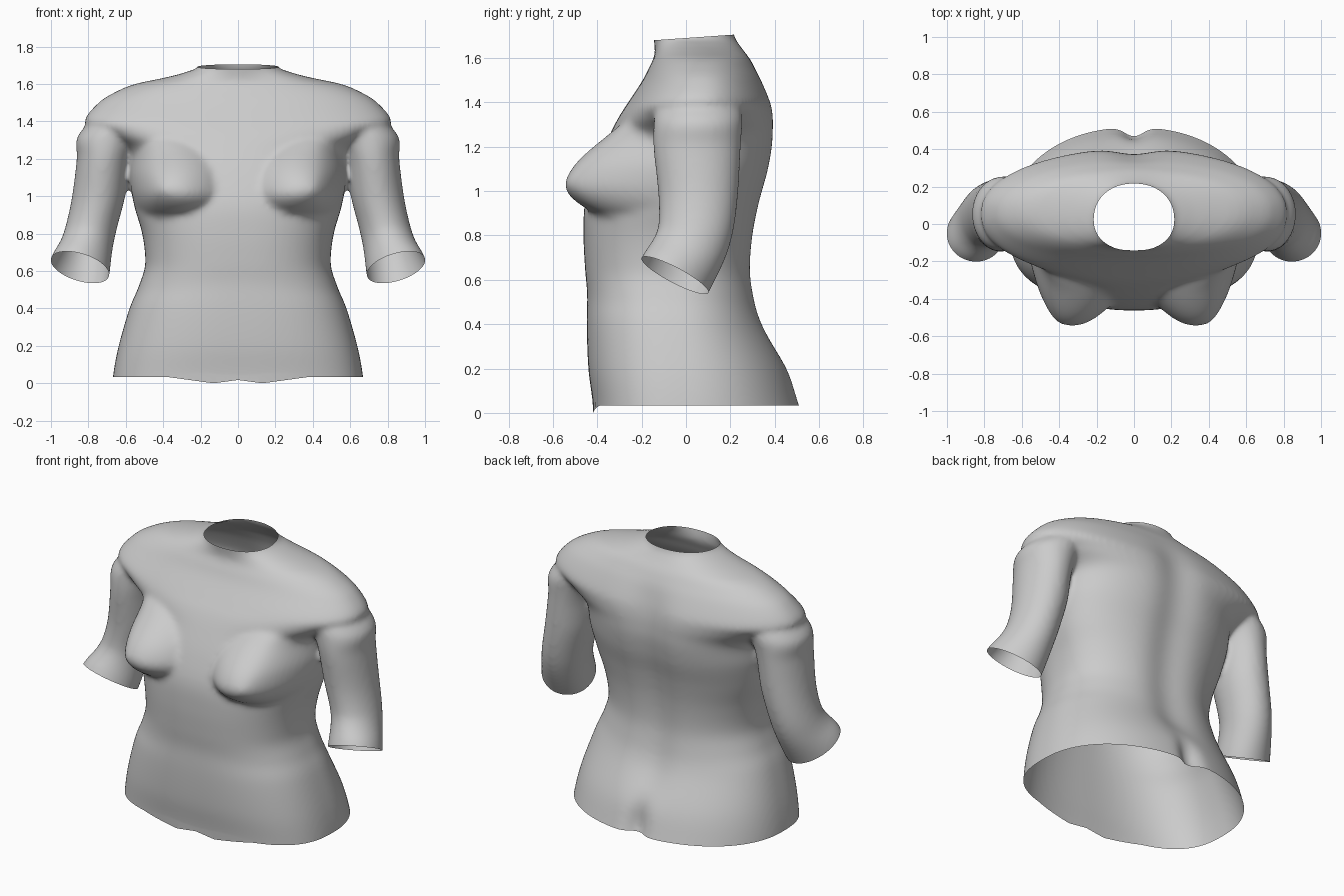
import bpy, bmesh, math
from mathutils import Vector

if "Cube" in bpy.data.objects:
    bpy.data.objects.remove(bpy.data.objects["Cube"])

# torso sections: z, half width, front y, back y, side y, front squareness
TORSO = [
    (-.10, .68, -.415, .56, .00, 2.8), (.04, .668, -.42, .515, .00, 2.8),
    (.20, .638, -.44, .46, -.01, 2.7), (.40, .58, -.447, .36, -.03, 2.6),
    (.52, .53, -.445, .325, -.04, 2.5), (.65, .495, -.455, .31, -.04, 2.5),
    (.80, .512, -.462, .32, -.02, 2.5), (.95, .555, -.455, .348, .00, 2.4),
    (1.10, .58, -.41, .388, .03, 2.4), (1.24, .59, -.35, .408, .06, 2.4),
    (1.33, .72, -.305, .405, .06, 2.5), (1.40, .82, -.26, .39, .06, 2.4),
    (1.50, .745, -.195, .345, .07, 2.3), (1.56, .65, -.165, .31, .07, 2.2),
    (1.60, .55, -.145, .285, .07, 2.1), (1.63, .41, -.14, .262, .06, 2.0),
    (1.66, .29, -.142, .24, .05, 2.0), (1.70, .205, -.147, .217, .04, 2.2),
    (1.80, .19, -.15, .20, .03, 2.2)]

# arm sections: centre x, y, z, radius x, radius y, slope along x, slope along y
ARM = [
    (.60, .06, 1.44, .15, .17, 0, 0), (.69, .055, 1.32, .168, .20, 0, 0),
    (.718, .05, 1.20, .144, .197, 0, 0), (.745, .055, 1.0, .142, .181, 0, 0),
    (.783, .045, .84, .137, .169, .05, -.1), (.81, .015, .74, .14, .16, .12, -.3),
    (.845, -.05, .62, .157, .152, .25, -.5), (.87, -.10, .52, .16, .152, .25, -.5)]


def resample(rows, steps):
    """Smooth curve through all columns of a section table."""
    out = []
    for i in range(len(rows) - 1):
        p = [rows[max(0, min(len(rows) - 1, i + k))] for k in (-1, 0, 1, 2)]
        for s in range(steps):
            t = s / steps
            row = []
            for a, b, c, d in zip(*p):
                # limited slopes avoid overshoot
                m0 = (c - a) / 2 if (b - a) * (c - b) > 0 else 0
                m1 = (d - b) / 2 if (c - b) * (d - c) > 0 else 0
                row.append((2*t**3 - 3*t*t + 1) * b + (t**3 - 2*t*t + t) * m0
                           + (3*t*t - 2*t**3) * c + (t**3 - t*t) * m1)
            out.append(row)
    return out + [list(rows[-1])]


def spow(v, e):
    return math.copysign(abs(v) ** e, v)


def loft(bm, rings):
    loops = [[bm.verts.new(p) for p in ring] for ring in rings]
    n = len(loops[0])
    for a, b in zip(loops, loops[1:]):
        for i in range(n):
            bm.faces.new((a[i], a[(i+1) % n], b[(i+1) % n], b[i]))
    bm.faces.new(loops[0])
    bm.faces.new(loops[-1])


def fade(v, lo, hi):
    t = max(0, min(1, (v - lo) / (hi - lo)))
    return t * t * (3 - 2 * t)


def torso_point(row, a):
    z, w, yf, yb, yc, nf = row
    c, s = math.cos(a), math.sin(a)
    n = nf if s < 0 else 2.15
    x = w * spow(c, 2 / n)
    y = yc + ((yc - yf) if s < 0 else (yb - yc)) * spow(s, 2 / n)
    if s < 0:
        # breasts
        dx, dz = abs(x) - .41, z - 1.04
        d = math.hypot(dx / (.18 if dx > 0 else .29), dz / (.27 if dz > 0 else .15))
        if d < 1:
            y -= .195 * (1 - d) * (1 + .7 * d)
    else:
        # spine furrow and cleft
        y -= .035 * math.exp(-(x / .13) ** 2) * fade(z, .15, .4) * (1 - fade(z, 1.35, 1.6))
        y -= .055 * math.exp(-(x / .06) ** 2) * (1 - fade(z, .05, .28))
    return Vector((x, y, z))


bm = bmesh.new()
N = 128
loft(bm, [[torso_point(r, 2 * math.pi * (i + .5) / N) for i in range(N)]
          for r in resample(TORSO, 6)])

# both arms
for side in (1, -1):
    rings = []
    for cx, cy, cz, rx, ry, sx, sy in resample(ARM, 5):
        ring = []
        for i in range(48):
            a = 2 * math.pi * i / 48
            dx, dy = rx * math.cos(a), ry * math.sin(a)
            ring.append(Vector((side * (cx + dx), cy + dy, cz + sx * dx + sy * dy)))
        rings.append(ring)
    loft(bm, rings)
bmesh.ops.recalc_face_normals(bm, faces=bm.faces)

mesh = bpy.data.meshes.new("torso")
bm.to_mesh(mesh)
bm.free()
torso = bpy.data.objects.new("torso", mesh)
bpy.context.collection.objects.link(torso)

# fuse the volumes into one soft skin
rm = torso.modifiers.new("fuse", 'REMESH')
rm.mode = 'VOXEL'
rm.voxel_size = .014
sm = torso.modifiers.new("soften", 'SMOOTH')
sm.factor = .5
sm.iterations = 10
skin = bpy.data.meshes.new_from_object(
    torso.evaluated_get(bpy.context.evaluated_depsgraph_get()))
torso.modifiers.clear()
torso.data = skin

# cut the openings: neck, hem and sleeves
bm = bmesh.new()
bm.from_mesh(skin)


def cut(co, no, inside):
    faces = [f for f in bm.faces if inside(f.calc_center_median())]
    edges = {e for f in faces for e in f.edges}
    verts = {v for f in faces for v in f.verts}
    bmesh.ops.bisect_plane(bm, geom=list(verts) + list(edges) + faces, dist=1e-5,
                           plane_co=co, plane_no=no, clear_outer=True)


HEM = .034
cut((0, 0, 1.69), (0, -.07, 1), lambda c: c.z > 1.6)
cut((0, 0, HEM), (0, 0, -1), lambda c: c.z < .2)
for side in (1, -1):
    cut((side * .845, -.05, .62), (side * .25, -.5, -1),
        lambda c: c.x * side > .62 and .4 < c.z < .8)

# hem dips at the front
for v in bm.verts:
    if v.co.z < HEM + .002 and v.co.y < -.2:
        v.co.z -= HEM * max(0, 1 - abs(abs(v.co.x) - .13) / .25)
bm.to_mesh(skin)
bm.free()
for p in skin.polygons:
    p.use_smooth = True
